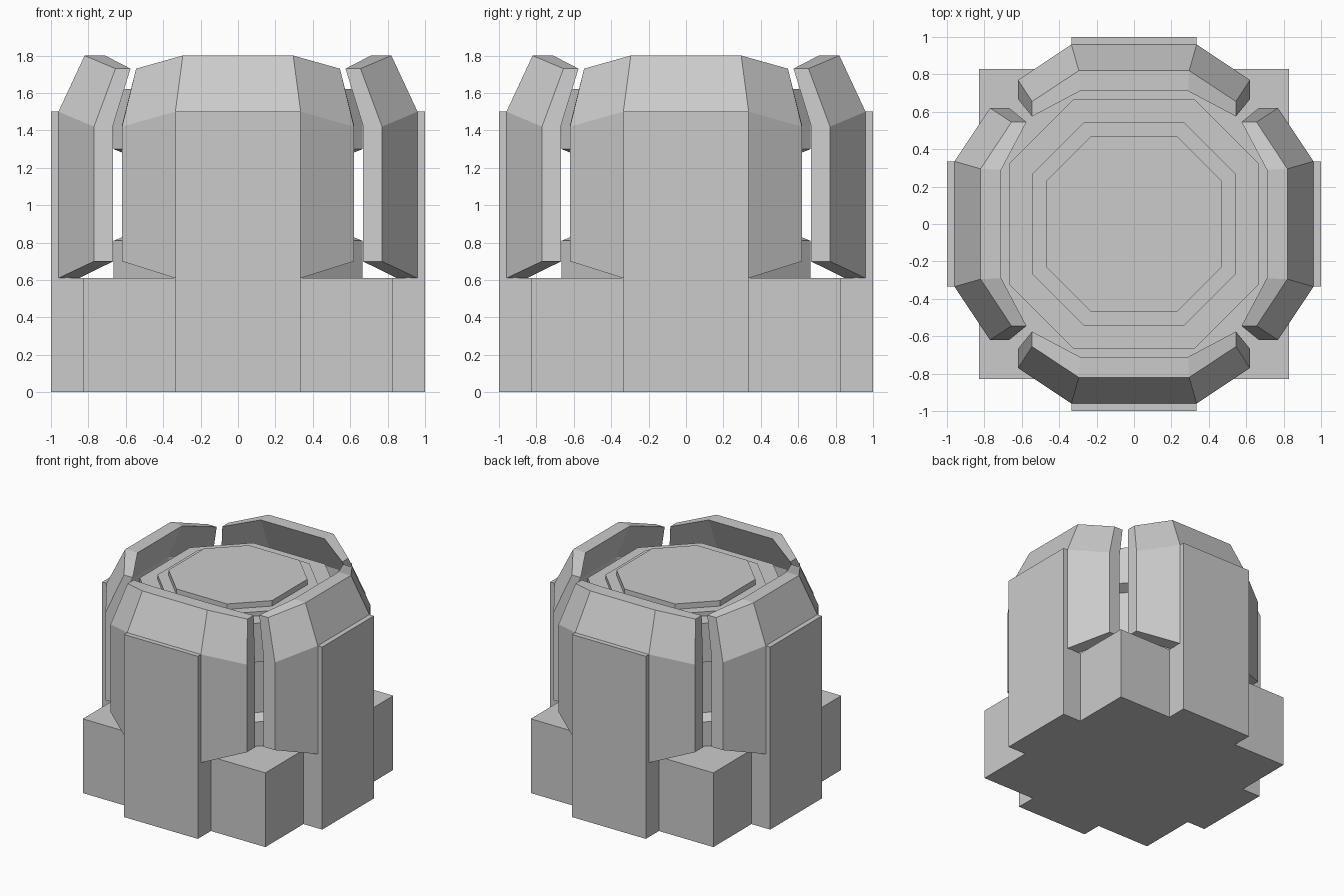
import bpy, bmesh
from math import pi
from mathutils import Matrix

if "Cube" in bpy.data.objects:
    bpy.data.objects.remove(bpy.data.objects["Cube"])


def make_object(name, bm):
    bmesh.ops.recalc_face_normals(bm, faces=bm.faces)
    mesh = bpy.data.meshes.new(name)
    bm.to_mesh(mesh)
    bm.free()
    obj = bpy.data.objects.new(name, mesh)
    bpy.context.collection.objects.link(obj)
    return obj


def loft(name, rings, turn=0):
    """Bridge equal-length closed rings of points and cap both ends."""
    bm = bmesh.new()
    loops = [[bm.verts.new(p) for p in ring] for ring in rings]
    n = len(loops[0])
    for a, b in zip(loops, loops[1:]):
        for i in range(n):
            j = (i + 1) % n
            bm.faces.new((a[i], a[j], b[j], b[i]))
    bm.faces.new(loops[0])
    bm.faces.new(loops[-1])
    bm.transform(Matrix.Rotation(turn, 4, 'Z'))
    return make_object(name, bm)


def prism(name, outline, z0, z1, turn=0):
    return loft(name, [[(x, y, z) for x, y in outline] for z in (z0, z1)], turn)


def octagon(r, z):
    c = r * 0.49
    return [(x, y, z) for x, y in ((c, -r), (r, -c), (r, c), (c, r),
                                   (-c, r), (-r, c), (-r, -c), (-c, -r))]


W, S, L = 0.335, 0.83, 1.0    # slab half width, base half width, overall half width

# cross-shaped base with square corners
quarter = [(-W, -L), (W, -L), (W, -S), (S, -S), (S, -W)]
base_outline = []
for k in range(4):
    for x, y in quarter:
        for _ in range(k):
            x, y = -y, x
        base_outline.append((x, y))
prism("base", base_outline, 0, 0.61)

# octagonal core: lower collar, recessed neck, upper collar, stepped lid
core = [(0.665, 0.61), (0.665, 0.81), (0.58, 0.845), (0.58, 1.265), (0.665, 1.30),
        (0.665, 1.62), (0.545, 1.62), (0.545, 1.655), (0.47, 1.655), (0.47, 1.70)]
loft("core", [octagon(r, z) for r, z in core])

# shield panel cross-sections: wing end and middle edge, outer then inner side
wing = [(0.62, -0.77, 0.70), (0.62, -0.77, 1.42), (0.545, -0.655, 1.73),
        (0.545, -0.575, 1.73), (0.62, -0.667, 1.43), (0.62, -0.667, 0.70)]
middle = [(W, -0.96, 0.61), (W, -0.96, 1.50), (0.295, -0.82, 1.80),
          (0.29, -0.71, 1.80), (0.31, -0.85, 1.50), (0.31, -0.85, 0.61)]


def mirrored(ring):
    return [(-x, y, z) for x, y, z in ring]


# four shield panels, each with an upright slab in front
for side, name in enumerate(("front", "right", "back", "left")):
    turn = side * pi / 2
    loft(name + "_shield", [mirrored(wing), mirrored(middle), middle, wing], turn)
    prism(name + "_slab", [(-W, -L), (W, -L), (W, -0.90), (-W, -0.90)], 0.61, 1.50, turn)
